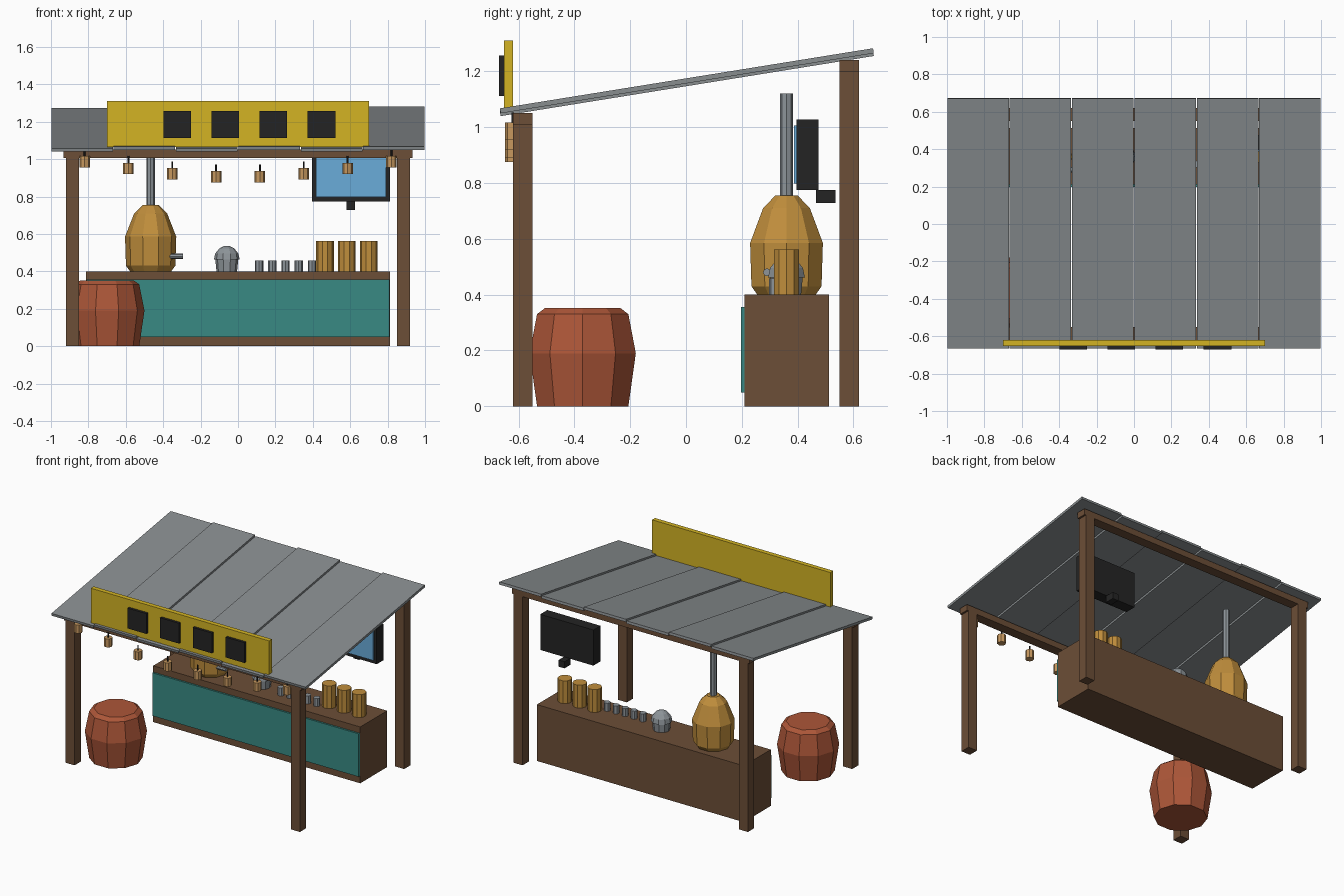
import bpy, bmesh, math
from mathutils import Matrix, Vector

if "Cube" in bpy.data.objects:
    bpy.data.objects.remove(bpy.data.objects["Cube"])


def lin(c):
    c /= 255
    return c / 12.92 if c <= 0.04045 else ((c + 0.055) / 1.055) ** 2.4


def material(name, r, g, b):
    m = bpy.data.materials.new(name)
    m.diffuse_color = (lin(r), lin(g), lin(b), 1)
    m.use_nodes = True
    m.node_tree.nodes["Principled BSDF"].inputs["Base Color"].default_value = m.diffuse_color
    return m


WOOD = material("brown wood", 108, 78, 55)
ROOF = material("roof grey", 136, 141, 143)
YELLOW = material("sign yellow", 212, 180, 36)
BLACK = material("black", 36, 36, 36)
TEAL = material("teal", 56, 138, 132)
BRASS = material("brass", 192, 142, 60)
CLAY = material("clay red", 172, 86, 56)
STEEL = material("steel", 142, 149, 154)
LAMP = material("lantern tan", 200, 153, 95)
BLUE = material("screen blue", 106, 172, 218)


def finish(name, bm, mat):
    bmesh.ops.recalc_face_normals(bm, faces=bm.faces)
    me = bpy.data.meshes.new(name)
    bm.to_mesh(me)
    bm.free()
    me.materials.append(mat)
    ob = bpy.data.objects.new(name, me)
    bpy.context.collection.objects.link(ob)
    return ob


def box(name, x, y, z, mat):
    """Box from three (low, high) ranges."""
    bm = bmesh.new()
    bmesh.ops.create_cube(bm, size=1)
    for v in bm.verts:
        v.co = Vector([a + (b - a) * (c + 0.5) for (a, b), c in zip((x, y, z), v.co)])
    return finish(name, bm, mat)


def lathe(name, centre, profile, sides, mat):
    """Closed turned shape from (radius, z) points around a vertical axis."""
    bm = bmesh.new()
    rings = []
    for r, z in profile:
        rings.append([bm.verts.new((r * math.cos(2 * math.pi * i / sides),
                                    r * math.sin(2 * math.pi * i / sides), z))
                      for i in range(sides)])
    for a, b in zip(rings, rings[1:]):
        for i in range(sides):
            j = (i + 1) % sides
            bm.faces.new((a[i], a[j], b[j], b[i]))
    bm.faces.new(rings[0])
    bm.faces.new(rings[-1])
    ob = finish(name, bm, mat)
    ob.location = centre
    return ob


# Posts and cross beams
for label, ys, top in (("front", (-0.62, -0.55), 1.05), ("back", (0.55, 0.62), 1.24)):
    box(label + "_left_post", (-0.92, -0.85), ys, (0, top), WOOD)
    box(label + "_right_post", (0.85, 0.92), ys, (0, top), WOOD)
    box(label + "_beam", (-0.933, 0.933), ys, (top - 0.043, top), WOOD)

# Sloping roof panels, every second one slightly raised
for i in range(6):
    x = -1 + (i + 0.5) / 3
    ob = box(f"roof_panel_{i + 1}", (-0.1645, 0.1645), (-0.677, 0.677), (-0.009, 0.009), ROOF)
    ob.location = (x, 0.003, 1.156 + 0.01 * (i % 2))
    ob.rotation_euler.x = math.radians(9.15)

# Sign board with dark plates
box("sign_board", (-0.70, 0.70), (-0.652, -0.619), (1.065, 1.31), YELLOW)
for i in range(4):
    x = -0.325 + 0.257 * i
    box(f"sign_plate_{i + 1}", (x - 0.074, x + 0.074), (-0.67, -0.65), (1.112, 1.256), BLACK)

# Hanging lanterns on a sagging line
for i in range(8):
    x = -0.82 + 1.64 * i / 7
    top = 1.016 - 0.083 * math.sin(math.pi * i / 7)
    lathe(f"lantern_{i + 1}", (x, -0.62, top), [(0.028, -0.06), (0.028, 0)], 8, LAMP)
    lathe(f"lantern_cord_{i + 1}", (x, -0.62, top), [(0.005, -0.005), (0.005, 0.036)], 6, BLACK)

# Counter and its front panel
box("counter", (-0.813, 0.813), (0.21, 0.512), (0, 0.40), WOOD)
box("counter_front_panel", (-0.81, 0.81), (0.197, 0.212), (0.05, 0.355), TEAL)

# Clay barrel
lathe("clay_barrel", (-0.70, -0.37, 0),
      [(0.172, 0), (0.2, 0.19), (0.172, 0.33), (0.142, 0.352)], 10, CLAY)

# Brass boiler with chimney and spout
lathe("boiler", (-0.467, 0.36, 0),
      [(0.11, 0.40), (0.132, 0.43), (0.137, 0.585), (0.088, 0.71), (0.042, 0.755)], 10, BRASS)
lathe("chimney", (-0.467, 0.36, 0), [(0.023, 0.74), (0.023, 1.12)], 8, STEEL)
spout = lathe("boiler_spout", (-0.33, 0.29, 0.48), [(0.014, -0.036), (0.014, 0.036)], 8, STEEL)
spout.rotation_euler.y = math.pi / 2

# Steel pot with domed lid
lathe("pot", (-0.06, 0.36, 0), [(0.055, 0.40), (0.062, 0.47)], 10, STEEL)
lathe("pot_lid", (-0.06, 0.36, 0),
      [(0.069, 0.462), (0.062, 0.495), (0.04, 0.522), (0.013, 0.536)], 10, STEEL)

# Cups and canisters
for i in range(5):
    lathe(f"cup_{i + 1}", (0.113 + 0.0705 * i, 0.32, 0), [(0.022, 0.40), (0.022, 0.457)], 8, STEEL)
for i in range(3):
    lathe(f"canister_{i + 1}", (0.465 + 0.117 * i, 0.36, 0),
          [(0.047, 0.40), (0.047, 0.562)], 10, BRASS)

# Screen with bracket
box("screen_case", (0.395, 0.812), (0.396, 0.475), (0.774, 1.027), BLACK)
box("screen_glass", (0.417, 0.79), (0.387, 0.397), (0.798, 1.006), BLUE)
box("screen_bracket", (0.58, 0.626), (0.466, 0.535), (0.728, 0.775), BLACK)
